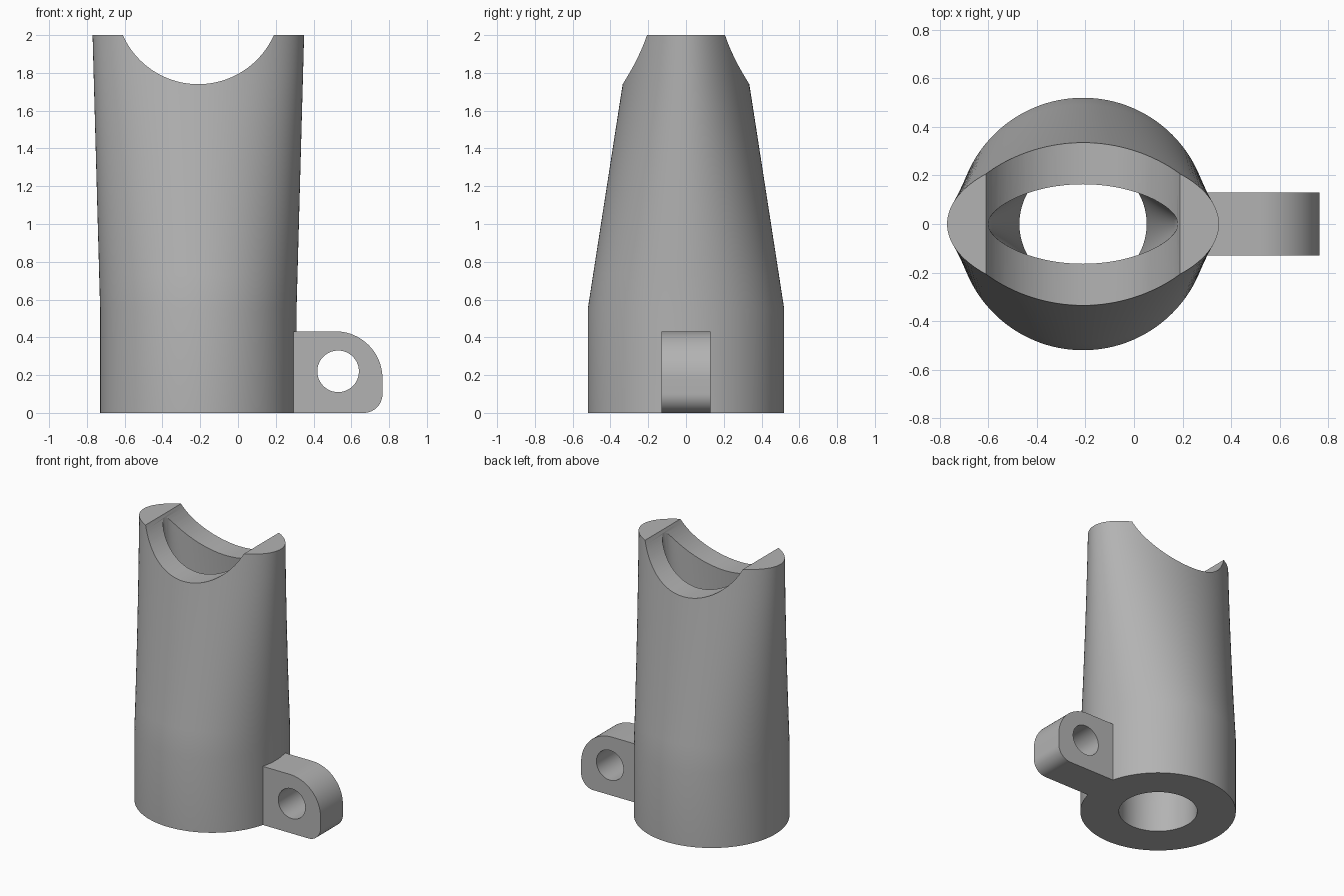
import bpy, bmesh, math
from mathutils import Vector

cube = bpy.data.objects.get("Cube")
if cube:
    bpy.data.objects.remove(cube)

AXIS_X = -0.21
SEGMENTS = 128

grey = bpy.data.materials.new("plain grey")
grey.use_nodes = True
grey.diffuse_color = (0.45, 0.45, 0.45, 1)
grey.node_tree.nodes["Principled BSDF"].inputs["Base Color"].default_value = grey.diffuse_color


def add_object(name, bm):
    bmesh.ops.recalc_face_normals(bm, faces=bm.faces)
    mesh = bpy.data.meshes.new(name)
    bm.to_mesh(mesh)
    bm.free()
    mesh.materials.append(grey)
    obj = bpy.data.objects.new(name, mesh)
    bpy.context.collection.objects.link(obj)
    return obj


def activate(obj):
    bpy.ops.object.select_all(action='DESELECT')
    obj.select_set(True)
    bpy.context.view_layer.objects.active = obj


def cut(obj, cutter):
    activate(obj)
    mod = obj.modifiers.new("cut", 'BOOLEAN')
    mod.operation, mod.solver, mod.object = 'DIFFERENCE', 'EXACT', cutter
    bpy.ops.object.modifier_apply(modifier=mod.name)
    bpy.data.objects.remove(cutter)


def smooth(obj):
    activate(obj)
    bpy.ops.object.shade_smooth_by_angle(angle=math.radians(25))


def ring(bm, rx, ry, z):
    angles = [2 * math.pi * i / SEGMENTS for i in range(SEGMENTS)]
    return [bm.verts.new((AXIS_X + rx * math.cos(a), ry * math.sin(a), z)) for a in angles]


def bridge(bm, a, b):
    for i in range(SEGMENTS):
        j = (i + 1) % SEGMENTS
        bm.faces.new((a[i], a[j], b[j], b[i]))


def cross_cylinder(name, x, z, radius):
    """Cylinder lying along y, used as a cutter."""
    bpy.ops.mesh.primitive_cylinder_add(vertices=SEGMENTS, radius=radius, depth=2,
                                        location=(x, 0, z), rotation=(math.pi / 2, 0, 0))
    obj = bpy.context.object
    obj.name = name
    obj.hide_render = True
    return obj


# Hollow body: round base blending to an oval top, round bore blending to an oval mouth
bm = bmesh.new()
steps = 8
sections = [(0.52, 0.52, 0)]
for i in range(steps + 1):
    t = i / steps
    sections.append((0.52 + 0.04 * t, 0.52 - 0.225 * t, 0.55 + 1.45 * t))
for i in range(steps + 1):
    t = 1 - i / steps
    sections.append((0.262 + 0.13 * t, 0.262 - 0.115 * t, 0.22 + 1.78 * t))
sections.append((0.262, 0.262, 0))
rings = [ring(bm, *s) for s in sections]
for a, b in zip(rings, rings[1:] + rings[:1]):
    bridge(bm, a, b)
body = add_object("body_tube", bm)

# Saddle notch across the top
cut(body, cross_cylinder("saddle_cutter", AXIS_X, 2.178, 0.4377))
smooth(body)


# Side lug with rounded outer corners
def arc(cx, cz, radius, start, end, count=20):
    for i in range(count + 1):
        a = math.radians(start + (end - start) * i / count)
        yield cx + radius * math.cos(a), cz + radius * math.sin(a)


outline = [(0.27, 0.432), (0.27, 0)]
outline += arc(0.665, 0.1, 0.1, -90, 0)
outline += arc(0.515, 0.182, 0.25, 0, 90)
bm = bmesh.new()
face = bm.faces.new([bm.verts.new((x, -0.13, z)) for x, z in outline])
out = bmesh.ops.extrude_face_region(bm, geom=[face])
bmesh.ops.translate(bm, vec=Vector((0, 0.26, 0)),
                    verts=[g for g in out["geom"] if isinstance(g, bmesh.types.BMVert)])
lug = add_object("side_lug", bm)
cut(lug, cross_cylinder("pin_hole_cutter", 0.53, 0.22, 0.11))
smooth(lug)
